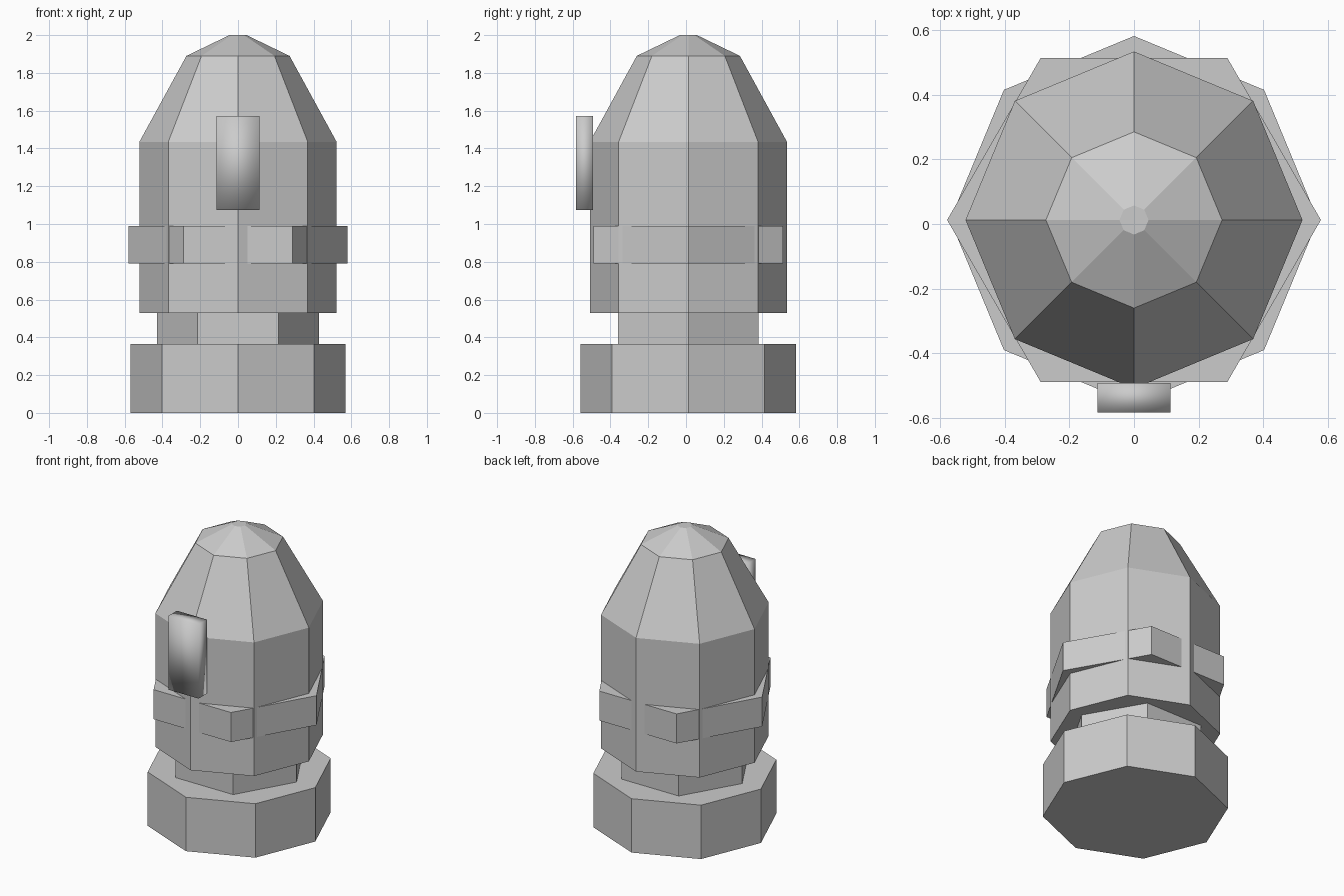
import bpy, bmesh
from math import sin, cos, pi

if "Cube" in bpy.data.objects:
    bpy.data.objects.remove(bpy.data.objects["Cube"])

CY = 0.0125  # shared axis of all the turned parts


def turned(name, sides, profile):
    """Closed low-poly solid from (radius, z) rings around the axis."""
    bm = bmesh.new()
    rings = [[bm.verts.new((r * cos(2 * pi * i / sides), CY + r * sin(2 * pi * i / sides), z))
              for i in range(sides)] for r, z in profile]
    for low, high in zip(rings, rings[1:]):
        for i in range(sides):
            j = (i + 1) % sides
            bm.faces.new((low[i], low[j], high[j], high[i]))
    bm.faces.new(rings[0][::-1])
    bm.faces.new(rings[-1])
    mesh = bpy.data.meshes.new(name)
    bm.to_mesh(mesh)
    bm.free()
    obj = bpy.data.objects.new(name, mesh)
    bpy.context.collection.objects.link(obj)
    return obj


# Octagonal foot, hexagonal neck, octagonal domed body, hexagonal belt
turned("base", 8, [(0.57, 0), (0.57, 0.365)])
turned("neck", 6, [(0.43, 0.365), (0.43, 0.53)])
turned("domed_body", 8, [(0.522, 0.53), (0.522, 1.435), (0.273, 1.89), (0.045, 2.0)])
turned("belt", 6, [(0.579, 0.79), (0.579, 0.99)])

# Smooth-shaded upright plate on the front
bpy.ops.mesh.primitive_cube_add(size=1, location=(0, -0.538, 1.323))
plate = bpy.context.object
plate.name = "front_plate"
plate.scale = (0.226, 0.091, 0.5)
bpy.ops.object.transform_apply(location=False, rotation=False, scale=True)
bpy.ops.object.shade_smooth()
